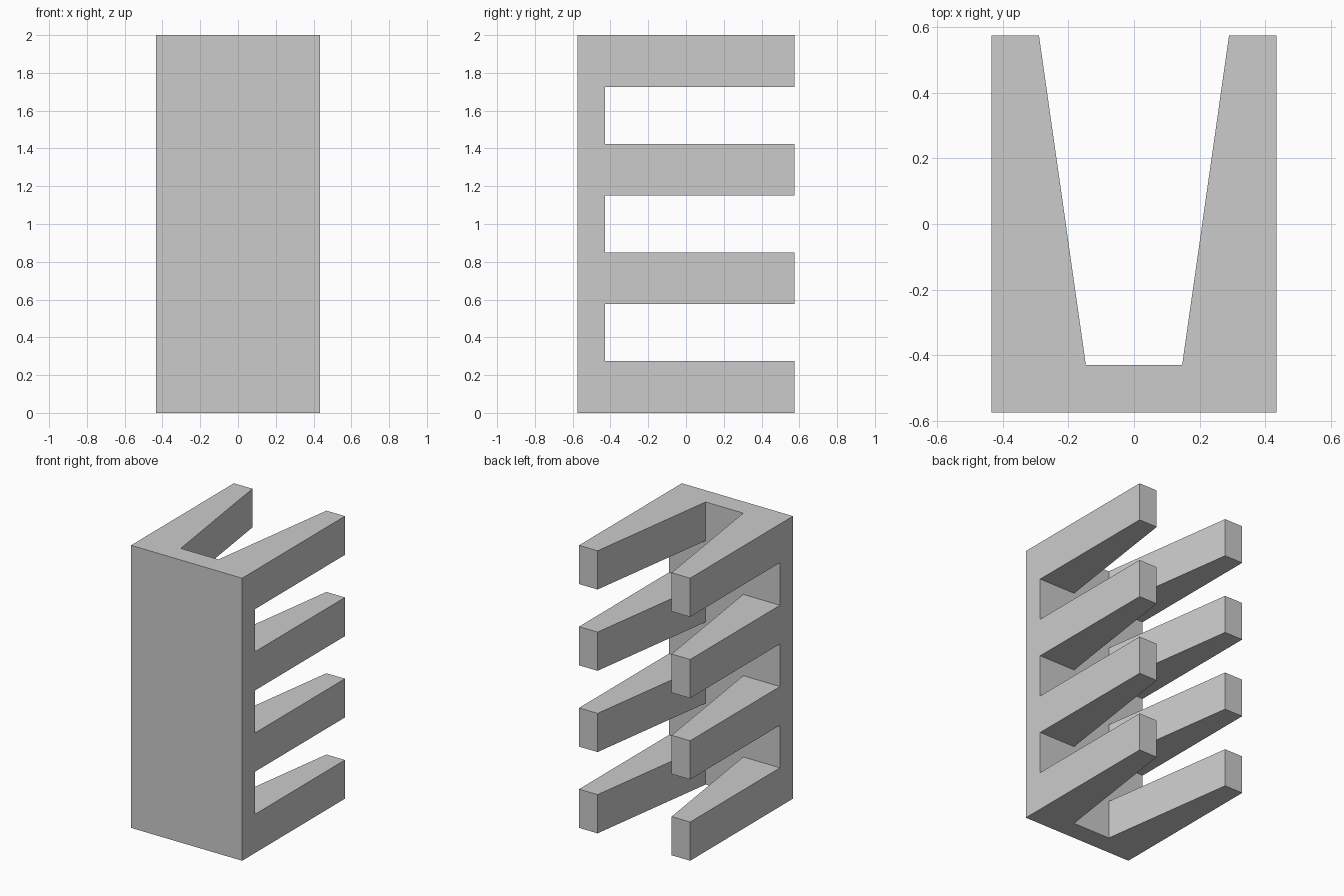
import bpy, bmesh
from mathutils import Vector, Matrix

if "Cube" in bpy.data.objects:
    bpy.data.objects.remove(bpy.data.objects["Cube"])

W, D = 0.435, 0.575            # half width, half depth
BACK = -0.43                   # rear surface of the upright plate
ROOT, TIP = 0.147, 0.29        # inner x of prongs at root and tip
H, PITCH, COUNT = 0.274, 0.5753, 4

bm = bmesh.new()

# Upright plate
thick = BACK + D
bmesh.ops.create_cube(bm, size=1, matrix=Matrix.Translation((0, -D + thick / 2, 1))
                      @ Matrix.Diagonal((2 * W, thick, 2, 1)))


def cut(co, no):
    bmesh.ops.bisect_plane(bm, geom=bm.verts[:] + bm.edges[:] + bm.faces[:],
                           plane_co=co, plane_no=no)


# Mark out the prong roots on the plate
for x in (-ROOT, ROOT):
    cut((x, 0, 0), (1, 0, 0))
for i in range(COUNT):
    for z in (i * PITCH, i * PITCH + H):
        if 0.01 < z < 1.99:
            cut((0, 0, z), (0, 0, 1))

# Pull out four pairs of tapered prongs
bm.normal_update()
roots = []
for f in bm.faces:
    c = f.calc_center_median()
    if f.normal.y > 0.9 and abs(c.x) > ROOT and c.z % PITCH < H:
        roots.append(f)
geom = bmesh.ops.extrude_face_region(bm, geom=roots)["geom"]
for v in [g for g in geom if isinstance(g, bmesh.types.BMVert)]:
    v.co.y = D
    if abs(v.co.x) < W - 0.01:
        v.co.x = TIP if v.co.x > 0 else -TIP
stale = [f for f in roots if f.is_valid]
if stale:
    bmesh.ops.delete(bm, geom=stale, context='FACES_ONLY')

# Clean flat surfaces
bmesh.ops.dissolve_limit(bm, angle_limit=0.01, verts=bm.verts[:], edges=bm.edges[:])
bmesh.ops.recalc_face_normals(bm, faces=bm.faces[:])

mesh = bpy.data.meshes.new("pronged_rack")
bm.to_mesh(mesh)
bm.free()
rack = bpy.data.objects.new("pronged_rack", mesh)
bpy.context.collection.objects.link(rack)
